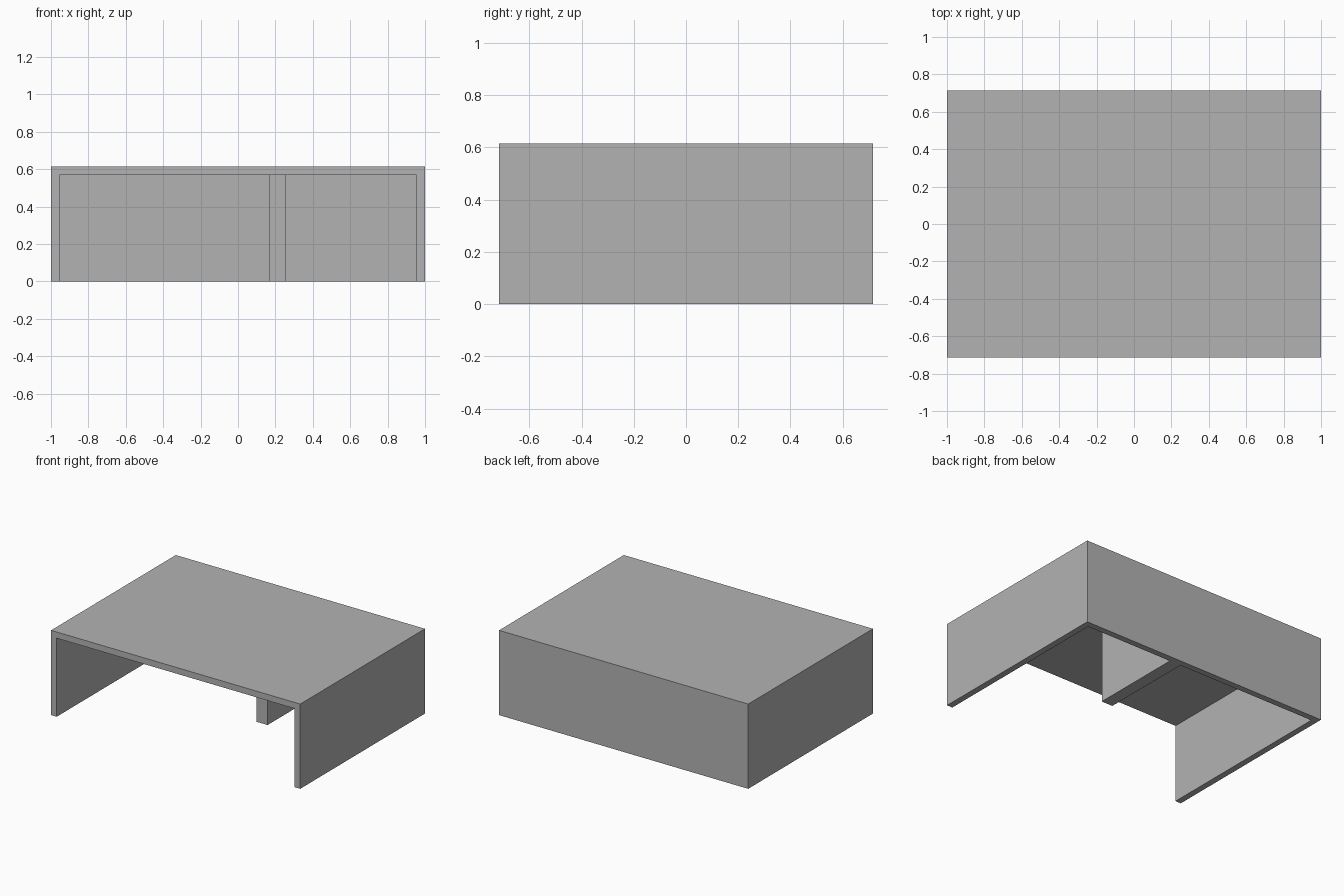
import bpy
import bmesh
from mathutils import Matrix, Vector

default_cube = bpy.data.objects.get("Cube")
if default_cube:
    bpy.data.objects.remove(default_cube, do_unlink=True)

# Overall size
HALF_W, HALF_D, HEIGHT = 1.0, 0.715, 0.615
WALL = 0.045
CEILING = HEIGHT - WALL

# Single grey finish
grey = bpy.data.materials.new("plain_grey")
grey.use_nodes = True
colour = (0.45, 0.45, 0.45, 1.0)
grey.diffuse_color = colour
grey.node_tree.nodes["Principled BSDF"].inputs["Base Color"].default_value = colour


def box(name, low, high):
    """Axis-aligned box between two corners."""
    low, high = Vector(low), Vector(high)
    matrix = Matrix.Translation((low + high) / 2) @ Matrix.Diagonal((*(high - low), 1.0))
    bm = bmesh.new()
    bmesh.ops.create_cube(bm, size=1.0, matrix=matrix)
    mesh = bpy.data.meshes.new(name)
    bm.to_mesh(mesh)
    bm.free()
    mesh.materials.append(grey)
    obj = bpy.data.objects.new(name, mesh)
    bpy.context.collection.objects.link(obj)
    return obj


# Top panel over the full footprint
box("top_panel", (-HALF_W, -HALF_D, CEILING), (HALF_W, HALF_D, HEIGHT))

# Side walls, full depth
box("right_wall", (-HALF_W, -HALF_D, 0), (-HALF_W + WALL, HALF_D, CEILING))
box("left_wall", (HALF_W - WALL, -HALF_D, 0), (HALF_W, HALF_D, CEILING))

# Back wall between the sides
inner = HALF_W - WALL
box("back_wall", (-inner, HALF_D - WALL, 0), (inner, HALF_D, CEILING))

# Thick off-centre divider reaching halfway forward from the back wall
box("divider", (0.165, -0.025, 0), (0.255, HALF_D - WALL, CEILING))
